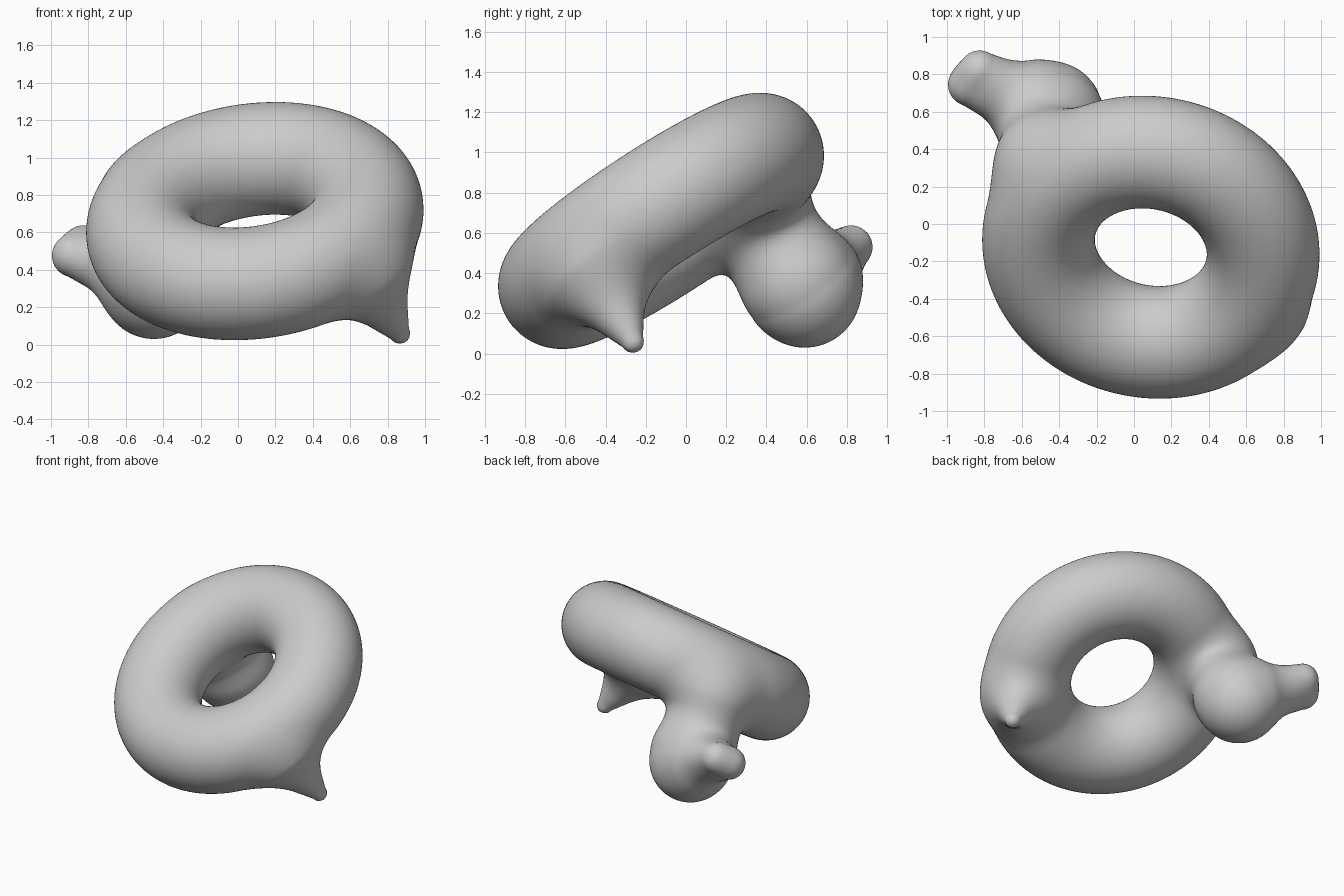
import bpy, bmesh
from mathutils import Vector, Matrix

if "Cube" in bpy.data.objects:
    bpy.data.objects.remove(bpy.data.objects["Cube"])

# Tilted ring
C = Vector((0.09, -0.124, 0.66))
N = Vector((-0.12, -0.54, 0.83)).normalized()
R, r = 0.605, 0.301

# Tapered round limbs: start, start radius, end, end radius, blend width
LIMBS = [
    ((-.46, .52, .42), .23, (-.48, .36, .72), .25, .16),    # neck to ring
    ((-.45, .59, .31), .28, (-.44, .57, .34), .275, .16),   # ball foot
    ((-.58, .66, .40), .20, (-.88, .745, .475), .115, .10), # side knob
    ((-.60, .68, .42), .16, (-.825, .82, .53), .108, .06),  # side knob upper lobe
    ((.68, -.42, .36), .24, (.865, -.265, .06), .056, .16), # pointed foot
]
LIMBS = [(Vector(a), ra, Vector(b), rb, k) for a, ra, b, rb, k in LIMBS]


def distance(p):
    """Signed distance to the softly blended form."""
    q = p - C
    h = q.dot(N)
    d = (((q - N * h).length - R) ** 2 + h * h) ** 0.5 - r
    for a, ra, b, rb, k in LIMBS:
        ab = b - a
        t = min(1, max(0, (p - a).dot(ab) / ab.length_squared))
        e = (p - a - ab * t).length - (ra + (rb - ra) * t)
        s = max(k - abs(d - e), 0) / k
        d = min(d, e) - s * s * k / 4
    return d


def project(bm):
    """Move the vertices onto the blended form."""
    e = 0.004
    axes = [Vector((e, 0, 0)), Vector((0, e, 0)), Vector((0, 0, e))]
    for v in bm.verts:
        d = distance(v.co)
        g = Vector([(distance(v.co + x) - d) / e for x in axes])
        step = g * (d / max(g.length_squared, 0.3))
        if step.length > 0.06:
            step *= 0.06 / step.length
        v.co -= step


# Rough union: ring primitive plus spheres along each limb
bpy.ops.mesh.primitive_torus_add(major_radius=R, minor_radius=r,
                                 major_segments=72, minor_segments=36)
ring = bpy.context.object
ring.name = "blended_ring"
bm = bmesh.new()
bm.from_mesh(ring.data)
rot = Vector((0, 0, 1)).rotation_difference(N).to_matrix().to_4x4()
bm.transform(Matrix.Translation(C) @ rot)
for a, ra, b, rb, k in LIMBS:
    for i in range(13):
        t = i / 12
        bmesh.ops.create_icosphere(bm, subdivisions=3, radius=ra + (rb - ra) * t,
                                   matrix=Matrix.Translation(a.lerp(b, t)))
bm.to_mesh(ring.data)
bm.free()

# Fuse into one skin
rm = ring.modifiers.new("fuse", 'REMESH')
rm.mode = 'VOXEL'
rm.voxel_size = 0.025
bpy.ops.object.modifier_apply(modifier=rm.name)

# Relax and settle onto the blended surface
bm = bmesh.new()
bm.from_mesh(ring.data)
for i in range(5):
    project(bm)
    if i < 3:
        for _ in range(2):
            bmesh.ops.smooth_vert(bm, verts=bm.verts, factor=0.5,
                                  use_axis_x=True, use_axis_y=True, use_axis_z=True)
bm.to_mesh(ring.data)
bm.free()
bpy.ops.object.shade_smooth()
